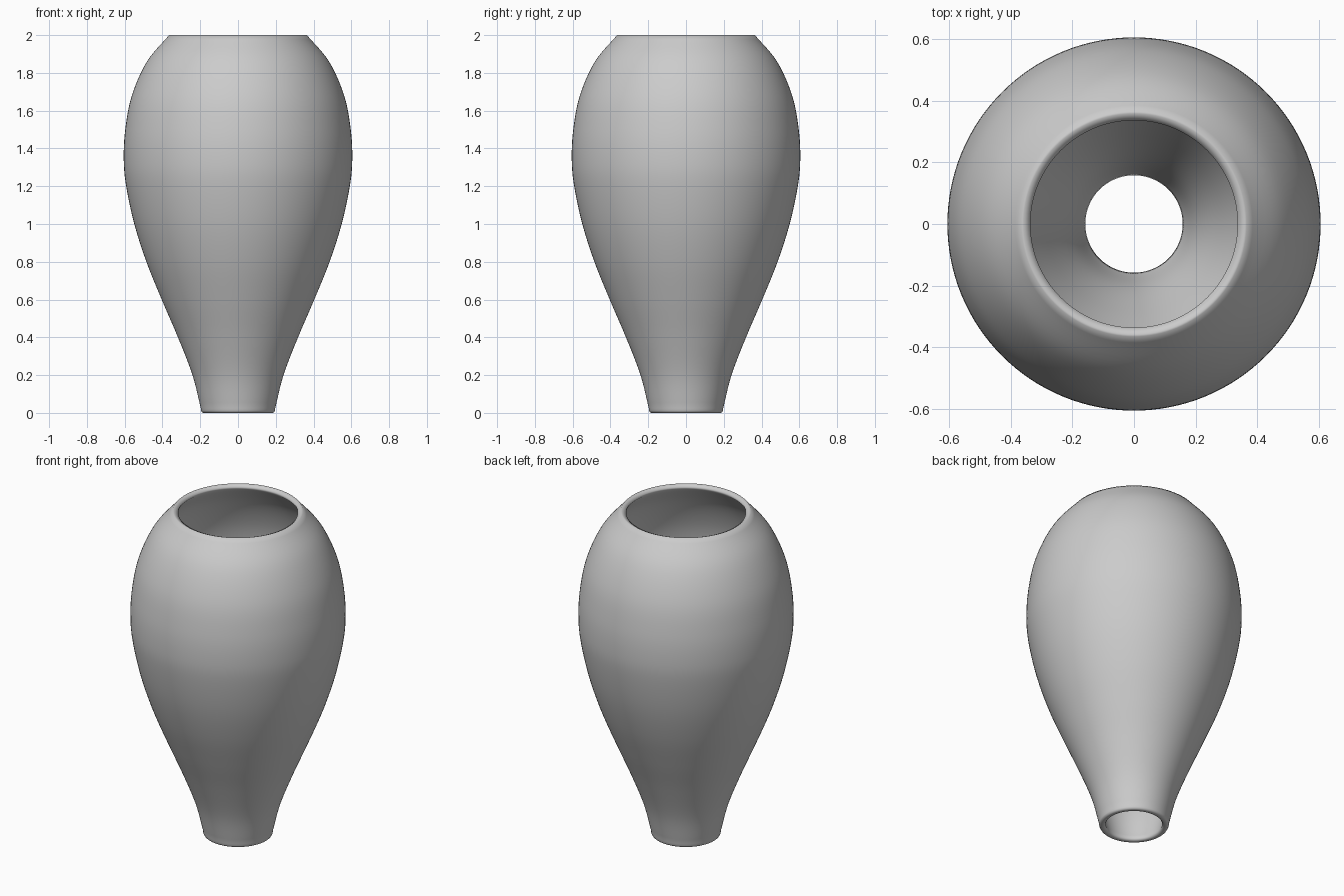
import bpy, math
from mathutils import Vector

if "Cube" in bpy.data.objects:
    bpy.data.objects.remove(bpy.data.objects["Cube"])

SEG, WALL, STEPS = 128, 0.034, 6

# Outer silhouette (radius, height)
outer_keys = [(0.197, 0.025), (0.241, 0.2), (0.318, 0.4), (0.404, 0.6), (0.485, 0.8),
              (0.549, 1.0), (0.592, 1.2), (0.605, 1.34), (0.597, 1.5), (0.562, 1.68),
              (0.482, 1.86), (0.365, 2.0)]


def smooth_curve(keys, steps):
    """Catmull-Rom curve through the key points."""
    p = [Vector(k) for k in keys]
    p = [2 * p[0] - p[1]] + p + [2 * p[-1] - p[-2]]
    out = []
    for a, b, c, d in zip(p, p[1:], p[2:], p[3:]):
        for i in range(steps):
            t = i / steps
            out.append(0.5 * (2 * b + (c - a) * t + (2 * a - 5 * b + 4 * c - d) * t * t
                              + (3 * b - a - 3 * c + d) * t ** 3))
    return out + [p[-2]]


outer = smooth_curve(outer_keys, STEPS)

# Inner wall: outer silhouette moved inwards along its normal
inner = []
for i, q in enumerate(outer):
    t = (outer[min(i + 1, len(outer) - 1)] - outer[max(i - 1, 0)]).normalized()
    inner.append(q + Vector((-t.y, t.x)) * WALL)

# Rounded foot, then closed loop: foot, outside, rim, inside
foot = [Vector((0.158, 0.012)), Vector((0.164, 0.003)), Vector((0.172, 0.0)),
        Vector((0.184, 0.0)), Vector((0.192, 0.004)), Vector((0.196, 0.013))]
rim = [Vector((0.358, 2.0)), Vector((0.336, 1.99))]
loop = foot + outer + rim + inner[::-1]

# Revolve the profile
n = len(loop)
verts = [(p.x * math.cos(a), p.x * math.sin(a), p.y)
         for a in (2 * math.pi * s / SEG for s in range(SEG)) for p in loop]
faces = [(s * n + i, (s + 1) % SEG * n + i, (s + 1) % SEG * n + (i + 1) % n, s * n + (i + 1) % n)
         for s in range(SEG) for i in range(n)]
mesh = bpy.data.meshes.new("vase_body")
mesh.from_pydata(verts, [], faces)
vase = bpy.data.objects.new("vase_body", mesh)
bpy.context.collection.objects.link(vase)
mesh.shade_smooth()

# Plain grey clay
mat = bpy.data.materials.new("grey_clay")
mat.diffuse_color = (0.6, 0.6, 0.6, 1)
mat.use_nodes = True
mat.node_tree.nodes["Principled BSDF"].inputs["Base Color"].default_value = mat.diffuse_color
mesh.materials.append(mat)
